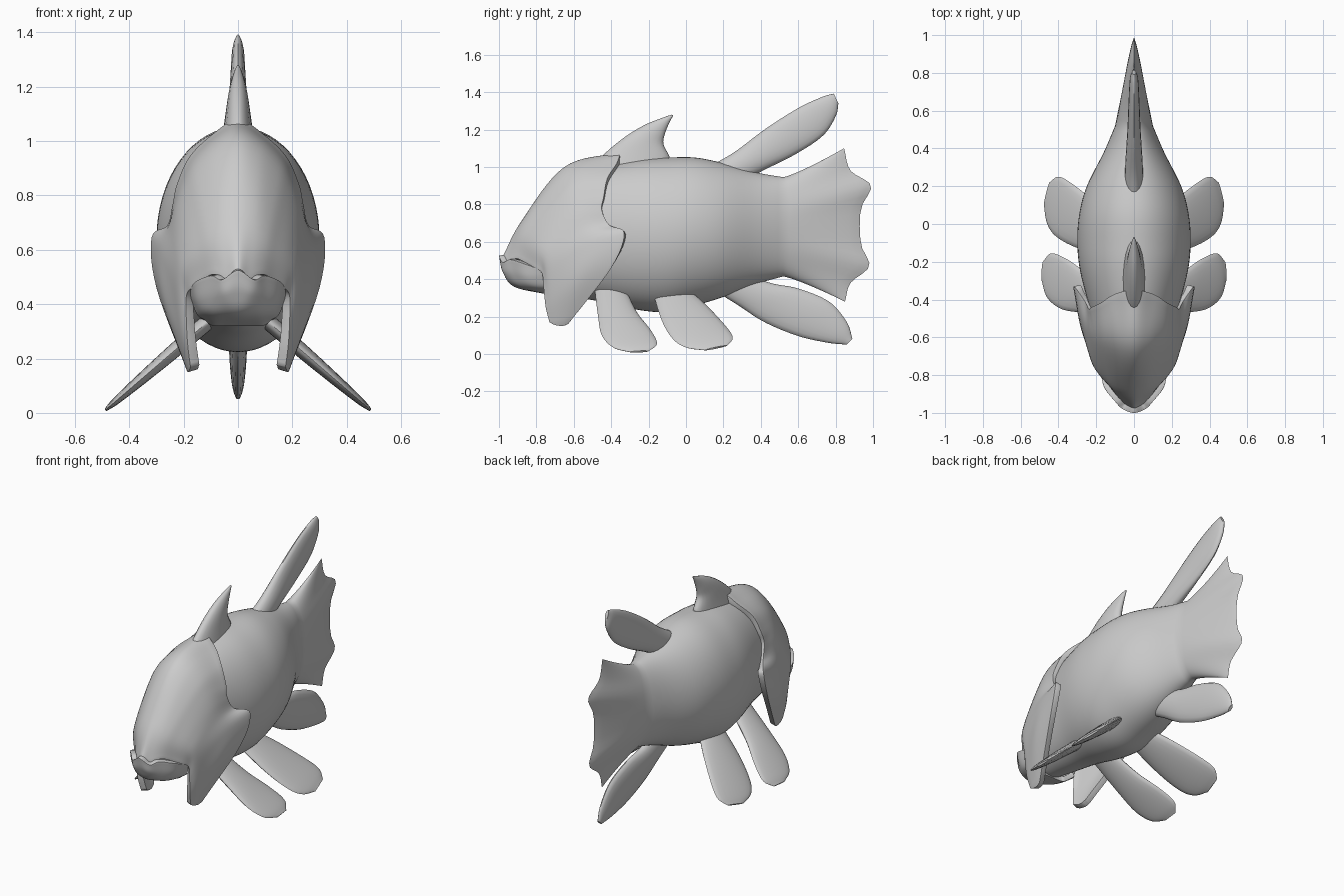
import bpy, bmesh, math
from mathutils import Vector

cube = bpy.data.objects.get("Cube")
if cube:
    bpy.data.objects.remove(cube, do_unlink=True)

# One plain material for the whole fish
grey = bpy.data.materials.new("plain_grey")
grey.use_nodes = True
colour = (0.6, 0.6, 0.6, 1)
grey.diffuse_color = colour
grey.node_tree.nodes["Principled BSDF"].inputs["Base Color"].default_value = colour


def sample(points, t):
    """Point on a Catmull-Rom spline, with t running from zero to one."""
    pts = [Vector(p) for p in points]
    last = len(pts) - 1
    i = min(int(t * last), last - 1)
    f = t * last - i
    b, c = pts[i], pts[i + 1]
    a = pts[i - 1] if i > 0 else b * 2 - c
    d = pts[i + 2] if i + 2 <= last else c * 2 - b
    return (b * 2 + (c - a) * f + (a * 2 - b * 5 + c * 4 - d) * f * f
            + (b * 3 - a - c * 3 + d) * f ** 3) / 2


def smooth_path(points, steps):
    return [sample(points, k / steps) for k in range(steps + 1)]


def build(name, rings, closed=True, caps=(True, True)):
    """Skin a list of equal-length point rows."""
    bm = bmesh.new()
    rows = [[bm.verts.new(p) for p in ring] for ring in rings]
    count = len(rows[0])
    for low, high in zip(rows, rows[1:]):
        for i in range(count if closed else count - 1):
            j = (i + 1) % count
            bm.faces.new((low[i], low[j], high[j], high[i]))
    if closed:
        for row, wanted in ((rows[0], caps[0]), (rows[-1], caps[1])):
            if wanted:
                bm.faces.new(row)
    bmesh.ops.remove_doubles(bm, verts=bm.verts, dist=0.00001)
    bmesh.ops.recalc_face_normals(bm, faces=bm.faces)
    if not closed:
        # Open shells must face away from the middle of the head
        middle = Vector((0, -0.5, 0.6))
        bm.normal_update()
        facing = sum(f.normal.dot(f.calc_center_median() - middle) for f in bm.faces)
        if facing < 0:
            bmesh.ops.reverse_faces(bm, faces=bm.faces)
    mesh = bpy.data.meshes.new(name)
    bm.to_mesh(mesh)
    bm.free()
    mesh.materials.append(grey)
    obj = bpy.data.objects.new(name, mesh)
    bpy.context.collection.objects.link(obj)
    bpy.ops.object.select_all(action='DESELECT')
    obj.select_set(True)
    bpy.context.view_layer.objects.active = obj
    bpy.ops.object.shade_smooth_by_angle(angle=math.radians(50))
    return obj


def plate(name, columns, thickness, across, along):
    """Mirror half columns of (y, z, x), skin them and give them thickness."""
    full = []
    for col in columns:
        half = [Vector((x, y, z)) for y, z, x in col]
        other = [Vector((-p.x, p.y, p.z)) for p in half[:0:-1]]
        full.append(smooth_path(other + half, across))
    lines = [smooth_path(line, along) for line in zip(*full)]
    obj = build(name, lines, closed=False)
    solid = obj.modifiers.new("thickness", 'SOLIDIFY')
    solid.thickness = thickness
    solid.offset = -1
    bevel = obj.modifiers.new("soft_rim", 'BEVEL')
    bevel.width = 0.01
    bevel.segments = 3
    bevel.limit_method = 'ANGLE'
    bevel.angle_limit = math.radians(55)


def blade(name, stations, place, normal):
    """Fin with lens sections between a leading and a trailing edge."""
    rings = []
    for ya, za, yb, zb, thick in smooth_path(stations, 24):
        ring = []
        for k in range(20):
            a = math.tau * k / 20
            f = (1 - math.cos(a)) / 2
            p = Vector(place(ya + (yb - ya) * f, za + (zb - za) * f))
            ring.append(p + normal * thick * math.sin(a))
        rings.append(ring)
    build(name, rings)


# Body: oval sections given as y, half width, bottom, top
SEG = 64
body = [(-.9, .05, .42, .55), (-.8, .13, .34, .74), (-.65, .19, .31, .92),
        (-.45, .235, .28, 1), (-.25, .285, .235, 1.04), (-.1, .3, .225, 1.05),
        (.05, .29, .26, 1.05), (.2, .25, .305, 1.02), (.38, .16, .375, .97),
        (.52, .1, .415, .945)]
angles = [math.tau * k / SEG for k in range(SEG)]
rings = []
for y, w, lo, hi in smooth_path([Vector(s) for s in body], 45):
    rings.append([(w * math.cos(a), y, lo + (hi - lo) * (math.sin(a) + 1) / 2)
                  for a in angles])

# Tail fan: the last body section flows out to a ragged trailing edge
edge = [(.85, .28), (.88, .38), (.98, .47), (.935, .59),
        (.935, .775), (.99, .9), (.88, .98), (.845, 1.1)]
for k in range(1, 15):
    s = k / 14
    ring = []
    for a, (x, y, z) in zip(angles, rings[45]):
        ey, ez = sample(edge, min(1, max(0, (math.sin(a) + 1) / 2)))
        ring.append((x * (1 - s) ** 0.8, y + (ey - y) * s, z + (ez - z) * s ** 1.2))
    rings.append(ring)
build("body_and_tail", rings, caps=(True, False))

# Head shield: columns run from the midline down to the cheek lobe
mouth_edge = [(-.98, .52, 0), (-.96, .49, .04), (-.91, .51, .09), (-.86, .49, .13),
              (-.81, .46, .17), (-.77, .43, .19), (-.76, .34, .19),
              (-.75, .25, .185), (-.73, .17, .175)]
brow = [(-.88, .71, 0), (-.87, .7, .06), (-.85, .67, .11), (-.82, .63, .15),
        (-.78, .59, .19), (-.74, .54, .22), (-.71, .45, .23),
        (-.7, .3, .215), (-.7, .155, .18)]
crown = [(-.65, 1, 0), (-.64, .97, .08), (-.63, .9, .15), (-.62, .83, .19),
         (-.6, .75, .225), (-.57, .67, .25), (-.54, .57, .28),
         (-.57, .4, .27), (-.66, .15, .185)]
rear_edge = [(-.35, 1.08, 0), (-.37, 1.02, .1), (-.42, .94, .18), (-.44, .84, .225),
             (-.45, .77, .24), (-.41, .69, .26), (-.33, .645, .318),
             (-.4, .46, .3), (-.63, .16, .19)]
plate("head_shield", [mouth_edge, brow, crown, rear_edge], 0.035, 96, 24)

# Lower jaw: a shallow bowl with a wavy lip
lip = [(-1, .525, 0), (-.98, .49, .06), (-.94, .505, .1), (-.86, .48, .16), (-.75, .44, .18)]
jaw = [(-.98, .44, 0), (-.97, .43, .05), (-.92, .42, .1), (-.85, .41, .15), (-.74, .41, .17)]
chin = [(-.92, .36, 0), (-.91, .36, .04), (-.88, .36, .09), (-.82, .36, .13), (-.73, .36, .15)]
throat = [(-.75, .32, 0), (-.75, .32, .05), (-.74, .32, .09), (-.7, .33, .11), (-.68, .34, .12)]
plate("lower_jaw", [lip, jaw, chin, throat], 0.03, 48, 18)

# Fins on the centre line: leading y, z, trailing y, z, half thickness
side = Vector((1, 0, 0))
centre_fins = {
    "crest_spine": [(-.5, 1, -.08, 1.02, .06), (-.42, 1.085, -.09, 1.06, .05),
                    (-.32, 1.165, -.12, 1.12, .04), (-.22, 1.225, -.115, 1.17, .03),
                    (-.12, 1.265, -.09, 1.235, .015), (-.075, 1.28, -.068, 1.275, .004)],
    "rear_top_fin": [(.12, 1, .3, .92, .05), (.26, 1.08, .42, .985, .045),
                     (.42, 1.2, .58, 1.065, .035), (.6, 1.315, .73, 1.165, .028),
                     (.73, 1.375, .8, 1.27, .022), (.79, 1.392, .815, 1.34, .01)],
    "rear_bottom_fin": [(.3, .44, .15, .34, .04), (.45, .38, .28, .26, .04),
                        (.6, .35, .42, .17, .035), (.765, .28, .6, .096, .03),
                        (.86, .17, .76, .06, .022), (.89, .08, .86, .05, .01)],
}
for name, stations in centre_fins.items():
    blade(name, stations, lambda y, z: (0, y, z), side)

# Paired belly fins, splayed outward and down
paired_fins = {
    "front_belly_fin": [(-.49, .36, -.32, .34, .03), (-.47, .2, -.26, .22, .026),
                        (-.45, .1, -.19, .13, .02), (-.39, .035, -.155, .055, .014),
                        (-.3, .01, -.2, .015, .006)],
    "back_belly_fin": [(-.18, .34, .02, .34, .03), (-.13, .18, .12, .25, .026),
                       (-.07, .08, .22, .14, .02), (0, .035, .25, .085, .014),
                       (.1, .02, .22, .045, .006)],
}
for name, stations in paired_fins.items():
    for sign, label in ((1, "left_"), (-1, "right_")):
        blade(label + name, stations,
              lambda y, z: (sign * (0.5 - 1.16 * z), y, z),
              Vector((sign, 0, 1.16)).normalized())
